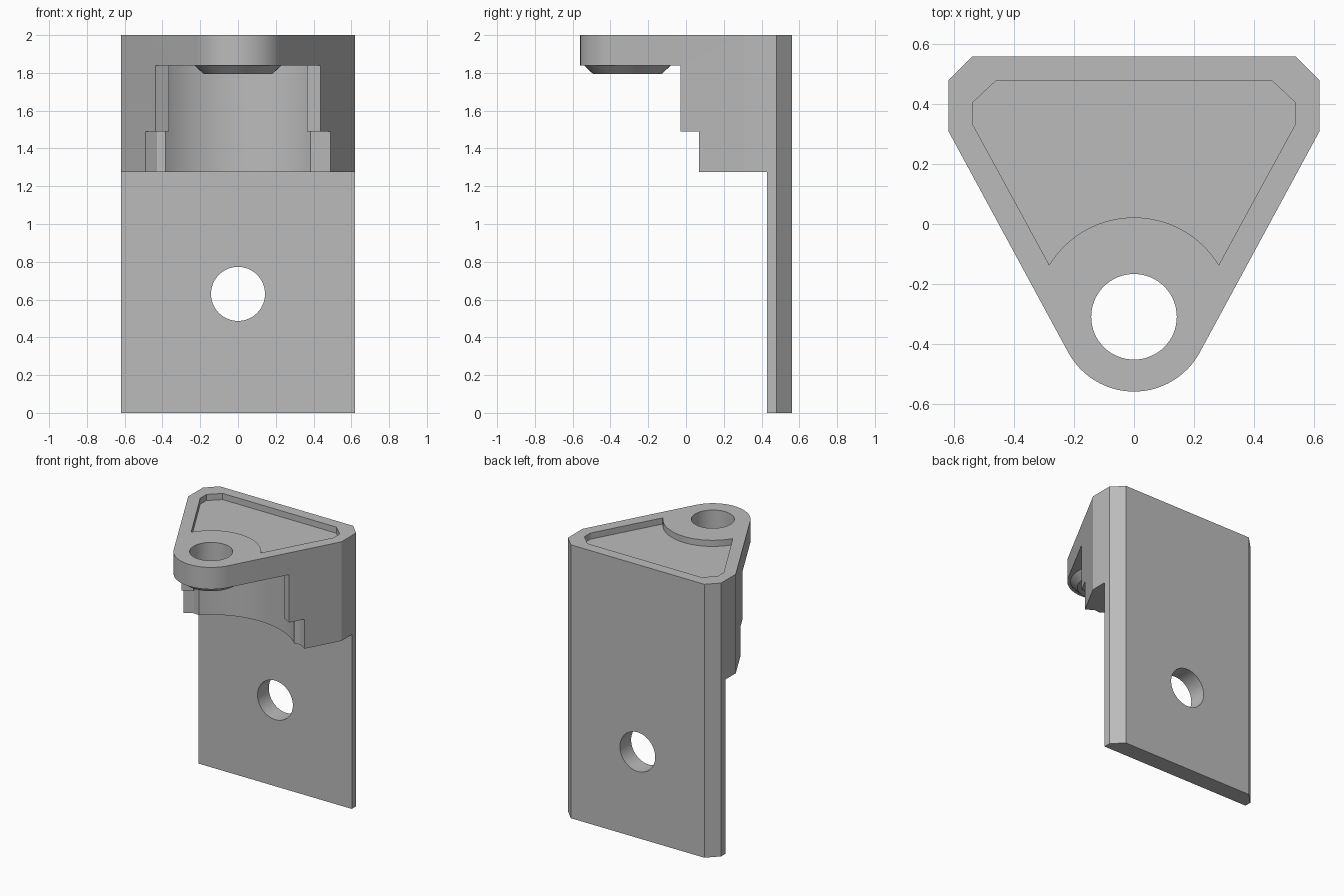
import bpy, bmesh, math
from mathutils import Matrix, Vector

cube = bpy.data.objects.get("Cube")
if cube:
    bpy.data.objects.remove(cube, do_unlink=True)

grey = bpy.data.materials.new("plain_grey")
grey.use_nodes = True
GREY = (0.5, 0.5, 0.5, 1)
grey.diffuse_color = GREY
grey.node_tree.nodes["Principled BSDF"].inputs["Base Color"].default_value = GREY

EYE_Y = -0.31      # centre of the rounded nose and its vertical hole
HOLE_R = 0.143


def finish(name, bm):
    bmesh.ops.recalc_face_normals(bm, faces=bm.faces[:])
    mesh = bpy.data.meshes.new(name)
    bm.to_mesh(mesh)
    bm.free()
    mesh.materials.append(grey)
    obj = bpy.data.objects.new(name, mesh)
    bpy.context.collection.objects.link(obj)
    return obj


def prism(name, points, z0, z1):
    """Extrude a plan profile between two heights."""
    bm = bmesh.new()
    face = bm.faces.new([bm.verts.new((x, y, z0)) for x, y in points])
    top = bmesh.ops.extrude_face_region(bm, geom=[face])["geom"]
    verts = [v for v in top if isinstance(v, bmesh.types.BMVert)]
    bmesh.ops.translate(bm, verts=verts, vec=(0, 0, z1 - z0))
    return finish(name, bm)


def cone(name, r_low, r_high, depth, matrix):
    bm = bmesh.new()
    bmesh.ops.create_cone(bm, cap_ends=True, segments=64, radius1=r_low,
                          radius2=r_high, depth=depth, matrix=matrix)
    return finish(name, bm)


def arc(radius, start, end, steps=32):
    """Arc about the nose centre, angles in degrees."""
    angles = [math.radians(start + (end - start) * i / steps) for i in range(steps + 1)]
    return [(radius * math.cos(a), EYE_Y + radius * math.sin(a)) for a in angles]


def mirrored(half):
    return [(-x, y) for x, y in reversed(half)]


def combine(target, tool, operation):
    mod = target.modifiers.new(operation.lower(), "BOOLEAN")
    mod.operation = operation
    mod.solver = "EXACT"
    mod.object = tool
    bpy.context.view_layer.objects.active = target
    bpy.ops.object.modifier_apply(modifier=mod.name)
    bpy.data.objects.remove(tool, do_unlink=True)


# Triangular head with clipped back corners and a round nose
back = [(0.54, 0.56), (0.62, 0.48), (0.62, 0.31)]
outline = back + arc(0.25, -28.4, -151.6) + mirrored(back)
bracket = prism("mounting_bracket", outline, 1.275, 2.0)

# Stepped, arched clearance below the flange
WALL_R = math.hypot(0.385, 0.41)
END = math.degrees(math.atan2(0.41, 0.385))
for corner, inner, z0, z1 in [((0.49, 0.07), (0.43, 0.104), 1.2, 1.49),
                              ((0.435, -0.03), (0.365, 0.008), 1.49, 1.84)]:
    outward = Vector(corner) - Vector(inner)
    outer = Vector(corner) + outward * 3
    half = [(outer.x, -0.8), tuple(outer), inner]
    profile = half + arc(WALL_R, END, 180 - END) + mirrored(half)
    combine(bracket, prism("clearance_cutter", profile, z0, z1), "DIFFERENCE")

# Back plate
plate = [(0.54, 0.56), (0.62, 0.48), (0.62, 0.43)]
combine(bracket, prism("back_plate", plate + mirrored(plate), 0, 1.6), "UNION")

# Tapered boss under the nose
combine(bracket, cone("boss", 0.183, 0.245, 0.06,
                      Matrix.Translation((0, EYE_Y, 1.825))), "UNION")

# Shallow recess in the top, curved around the nose hole
rim = [(0.46, 0.48), (0.54, 0.405), (0.54, 0.335)]
recess = rim + arc(0.332, 31.5, 148.5) + mirrored(rim)
combine(bracket, prism("recess_cutter", recess, 1.955, 2.1), "DIFFERENCE")

# Vertical hole in the nose and bolt hole in the plate
upright = Matrix.Translation((0, EYE_Y, 1.9))
across = Matrix.Translation((0, 0.5, 0.63)) @ Matrix.Rotation(math.pi / 2, 4, "X")
for place in (upright, across):
    combine(bracket, cone("hole_cutter", HOLE_R, HOLE_R, 0.5, place), "DIFFERENCE")

bpy.ops.object.select_all(action="DESELECT")
bracket.select_set(True)
bpy.context.view_layer.objects.active = bracket
bpy.ops.object.shade_smooth_by_angle(angle=math.radians(25))
